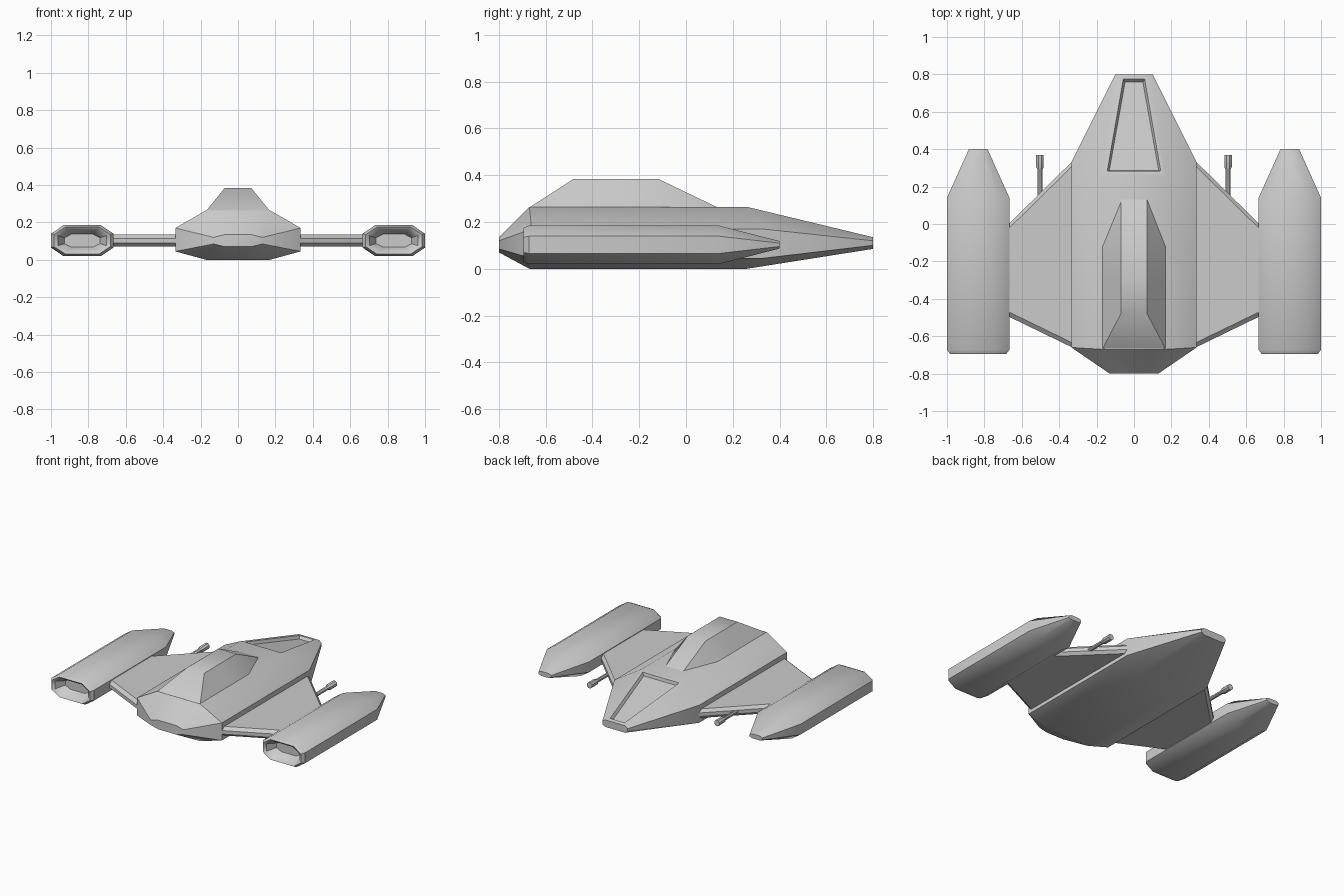
import bpy, bmesh, math

if "Cube" in bpy.data.objects:
    bpy.data.objects.remove(bpy.data.objects["Cube"])


def skin(name, rings, mirror=False, recess=None):
    """Skin a closed solid through rings of points."""
    bm = bmesh.new()
    loops = [[bm.verts.new(p) for p in r] for r in rings]
    n = len(rings[0])
    for a, b in zip(loops, loops[1:]):
        for i in range(n):
            j = (i + 1) % n
            bm.faces.new((a[i], a[j], b[j], b[i]))
    bm.faces.new(loops[0])
    bm.faces.new(loops[-1])
    bmesh.ops.recalc_face_normals(bm, faces=bm.faces[:])
    if recess:
        bm.normal_update()
        faces = [f for f in bm.faces if recess(f)]
        for thick, depth in ((0.035, 0), (0.015, -0.02)):
            bmesh.ops.inset_individual(bm, faces=faces, thickness=thick, depth=depth)
    mesh = bpy.data.meshes.new(name)
    bm.to_mesh(mesh)
    bm.free()
    ob = bpy.data.objects.new(name, mesh)
    bpy.context.collection.objects.link(ob)
    if mirror:
        mod = ob.modifiers.new("mirror", 'MIRROR')
        mod.use_mirror_merge = False
    bpy.ops.object.select_all(action='DESELECT')
    ob.select_set(True)
    bpy.context.view_layer.objects.active = ob
    bpy.ops.object.shade_smooth_by_angle(angle=math.radians(35))
    return ob


def both_sides(half):
    """Complete a right-hand half section with its mirror image."""
    return half + [(-x, y, z) for x, y, z in reversed(half)]


# Hull: faceted octagonal body tapering to nose and tail, sunken nose panel
hull = [
    [(.07, -.8, .07), (.13, -.8, .085), (.13, -.8, .12), (.07, -.8, .135)],
    [(.17, -.67, 0), (.335, -.66, .045), (.335, -.66, .17), (.17, -.67, .265)],
    [(.17, .26, 0), (.335, .33, .045), (.335, .33, .17), (.17, .26, .265)],
    [(.08, .8, .085), (.1, .8, .1), (.1, .8, .12), (.08, .8, .135)],
]


def nose_top(f):
    c = f.calc_center_median()
    return abs(c.x) < .01 and c.y > .4 and f.normal.z > .5


skin("hull", [both_sides(r) for r in hull], recess=nose_top)

# Canopy: raised cabin with side windows and sloping windscreen
canopy = [
    [(.17, -.67, .262), (.07, -.48, .385)],
    [(.17, -.31, .262), (.07, -.31, .385)],
    [(.17, -.12, .262), (.07, -.12, .385)],
    [(.07, .13, .258), (.07, .13, .265)],
]
skin("canopy", [both_sides(r) for r in canopy])


# Wings: slabs with chamfered leading and trailing edges
def wing_section(x, back, front):
    c = .025
    return [(x, back, .09), (x, back + c, .07), (x, front - c, .07),
            (x, front, .09), (x, front, .115), (x, front - c, .135),
            (x, back + c, .135), (x, back, .115)]


skin("wing", [wing_section(.33, -.66, .335), wing_section(.67, -.495, 0)], mirror=True)


# Engine pods: flattened octagons with a hollow exhaust and pointed tip
def pod_section(y, w, h):
    k, m = .6, .45
    pts = [(k, -1), (1, -m), (1, m), (k, 1), (-k, 1), (-1, m), (-1, -m), (-k, -1)]
    return [(.833 + a * w, y, .1025 + b * h) for a, b in pts]


pod = [(-.62, .095, .035), (-.685, .13, .06), (-.695, .15, .072),
       (-.672, .167, .0825), (.14, .167, .0825), (.4, .05, .016)]
skin("engine_pod", [pod_section(*p) for p in pod], mirror=True)


# Guns: thin barrels with thicker muzzles
def gun_section(y, r):
    return [(.503 + r * math.cos(t), y, .1025 + r * math.sin(t))
            for t in (math.tau * (i + .5) / 8 for i in range(8))]


gun = [(.1, .014), (.29, .014), (.305, .022), (.37, .022)]
skin("gun", [gun_section(*p) for p in gun], mirror=True)
